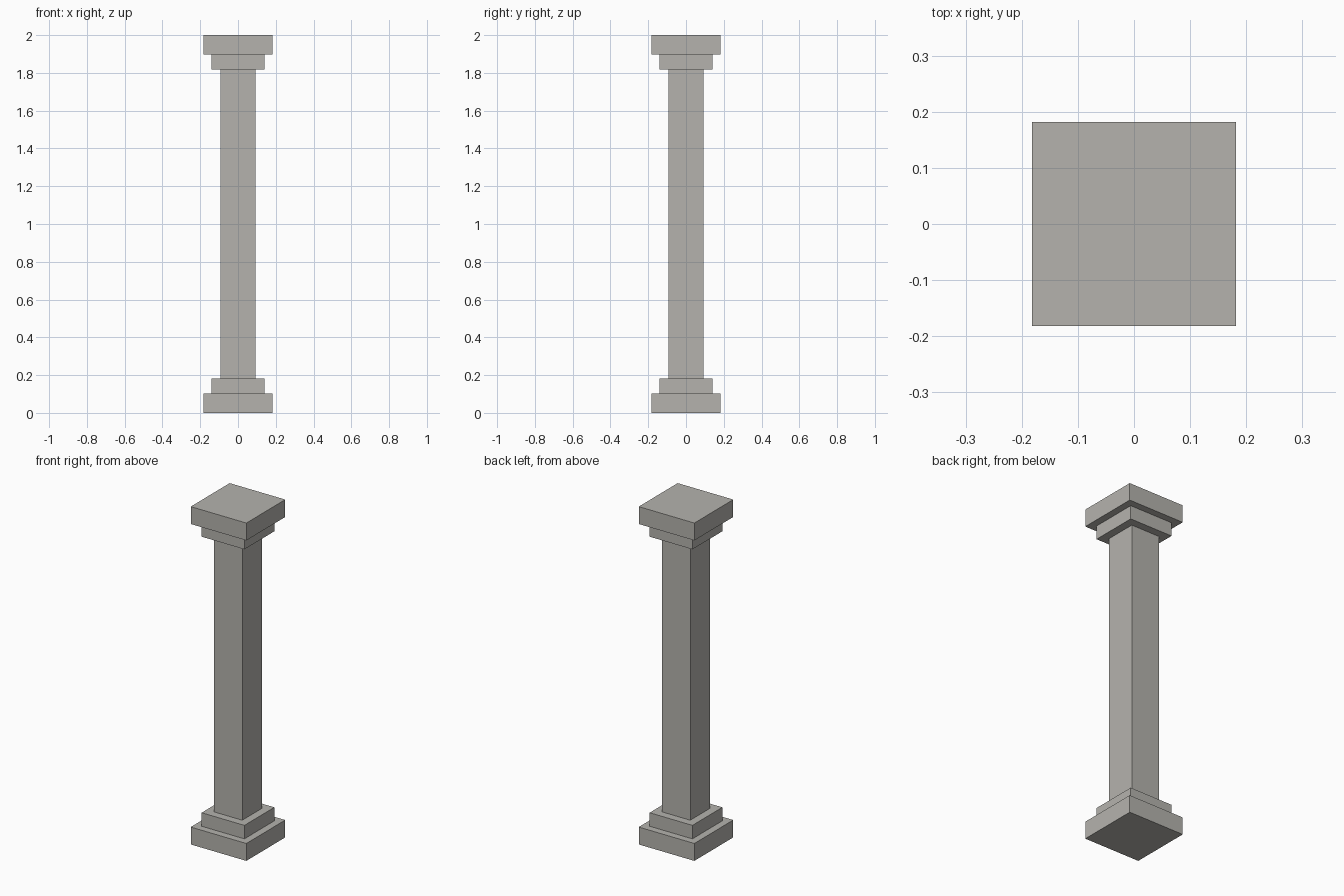
import bpy
import bmesh
from mathutils import Matrix

cube = bpy.data.objects.get("Cube")
if cube:
    bpy.data.objects.remove(cube, do_unlink=True)

# Single stone colour
stone = bpy.data.materials.new("warm_grey_stone")
stone.use_nodes = True
colour = (0.46, 0.45, 0.42, 1)
stone.diffuse_color = colour
stone.node_tree.nodes["Principled BSDF"].inputs["Base Color"].default_value = colour


def block(name, width, bottom, top):
    """Square block of the given width spanning bottom to top."""
    bm = bmesh.new()
    place = Matrix.Translation((0, 0, (bottom + top) / 2))
    size = Matrix.Diagonal((width, width, top - bottom, 1))
    bmesh.ops.create_cube(bm, size=1, matrix=place @ size)
    mesh = bpy.data.meshes.new(name)
    bm.to_mesh(mesh)
    bm.free()
    mesh.materials.append(stone)
    bpy.context.collection.objects.link(bpy.data.objects.new(name, mesh))


HEIGHT = 2
SLAB = 0.103    # height of the wide slabs
STEP = 0.183    # height reached by the narrower steps

# Base, shaft and matching capital
block("base_slab", 0.364, 0, SLAB)
block("base_step", 0.28, SLAB, STEP)
block("shaft", 0.186, STEP, HEIGHT - STEP)
block("capital_step", 0.28, HEIGHT - STEP, HEIGHT - SLAB)
block("capital_slab", 0.364, HEIGHT - SLAB, HEIGHT)
